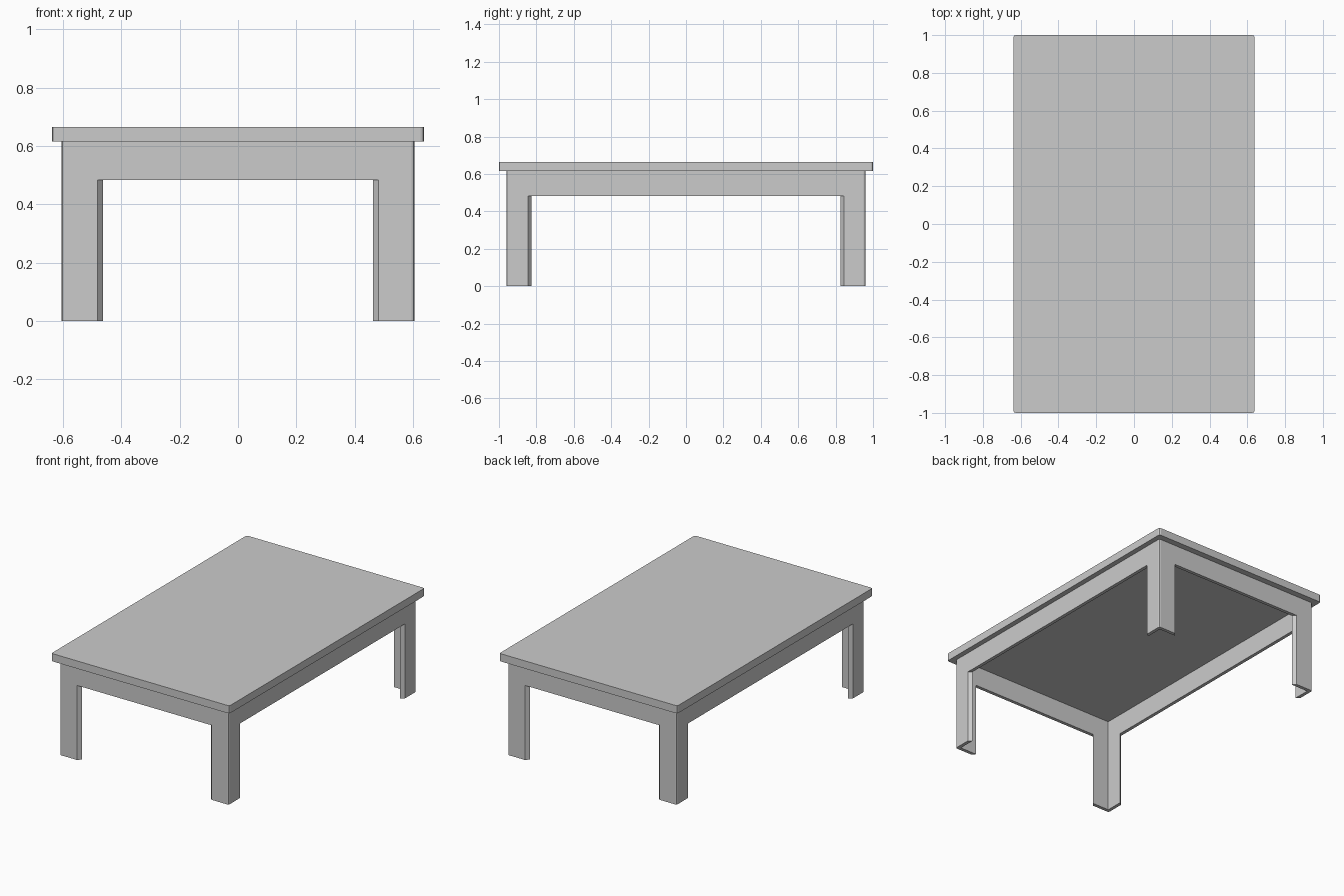
import bpy, bmesh

if "Cube" in bpy.data.objects:
    bpy.data.objects.remove(bpy.data.objects["Cube"])

X, Y = 0.605, 0.96            # outer half sizes of the frame
T, C = 0.022, 0.01            # wall thickness, corner chamfer
Z_LOW, Z_APRON, Z_TOP, Z_MAX = 0.0, 0.483, 0.615, 0.665


def new_object(name, bm):
    bmesh.ops.recalc_face_normals(bm, faces=bm.faces)
    mesh = bpy.data.meshes.new(name)
    bm.to_mesh(mesh)
    bm.free()
    obj = bpy.data.objects.new(name, mesh)
    bpy.context.collection.objects.link(obj)
    return obj


# Table top: slab with slightly softened vertical corners
bm = bmesh.new()
bmesh.ops.create_cube(bm, size=1)
for v in bm.verts:
    v.co.x *= 1.276
    v.co.y *= 2.0
    v.co.z = Z_MAX if v.co.z > 0 else Z_TOP
corners = [e for e in bm.edges if abs(e.verts[0].co.z - e.verts[1].co.z) > 0.01]
bmesh.ops.bevel(bm, geom=corners, offset=0.012, segments=2, profile=0.5, affect='EDGES')
new_object("table_top", bm)

# Frame: one quarter of the apron with its L-shaped leg, as (outer, inner) plan stations
inner_corner = (X - T, Y - T)
stations = [
    ((0, Y), (0, Y - T)),
    ((0.482, Y), (0.463, Y - T)),
    ((X - C, Y), inner_corner),
    ((X - C * 0.3, Y - C * 0.3), inner_corner),
    ((X, Y - C), inner_corner),
    ((X, 0.845), (X - T, 0.827)),
    ((X, 0), (X - T, 0)),
]
bm = bmesh.new()


def wall(a, b, z0, z1):
    if a != b:
        bm.faces.new([bm.verts.new((*p, z)) for p, z in ((a, z0), (b, z0), (b, z1), (a, z1))])


def cap(s, t, z):
    plan = list(dict.fromkeys([s[0], t[0], t[1], s[1]]))
    bm.faces.new([bm.verts.new((*p, z)) for p in plan])


for i, (s, t) in enumerate(zip(stations, stations[1:])):
    is_leg = 1 <= i <= 4
    for side in (0, 1):
        wall(s[side], t[side], Z_APRON, Z_TOP)
        if is_leg:
            wall(s[side], t[side], Z_LOW, Z_APRON)
    cap(s, t, Z_TOP)
    cap(s, t, Z_LOW if is_leg else Z_APRON)
# Slanted leg ends
for s in (stations[1], stations[5]):
    wall(s[0], s[1], Z_LOW, Z_APRON)
bmesh.ops.remove_doubles(bm, verts=bm.verts, dist=0.0005)
frame = new_object("apron_and_legs", bm)
mirror = frame.modifiers.new("mirror", 'MIRROR')
mirror.use_axis = (True, True, False)
